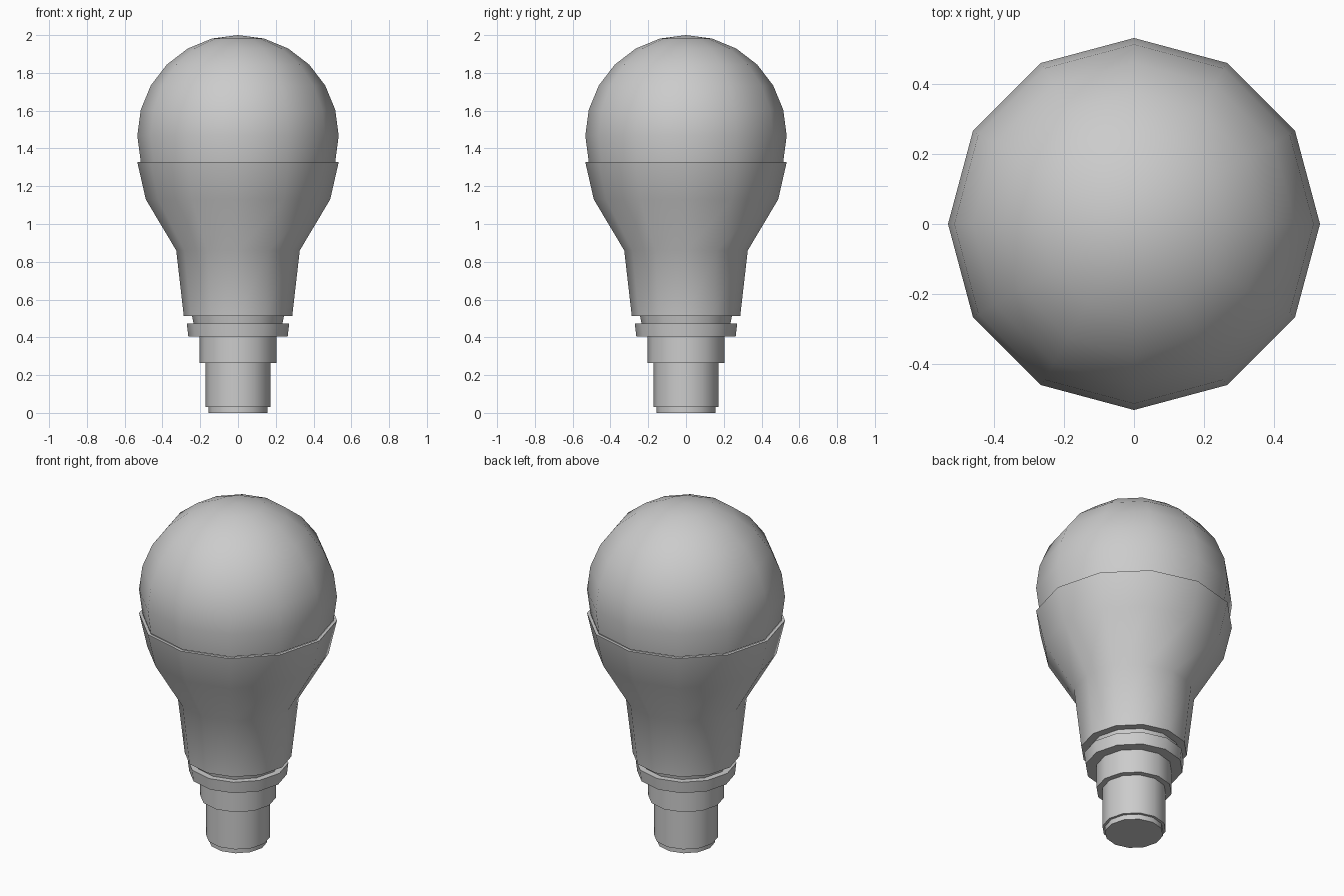
import bpy, bmesh, math

if "Cube" in bpy.data.objects:
    bpy.data.objects.remove(bpy.data.objects["Cube"])

SIDES = 12


def lathe(name, profile):
    """Spin (radius, z) points, listed bottom to top, around the z axis."""
    bm = bmesh.new()
    rings = []
    for r, z in profile:
        if r < 1e-5:
            rings.append([bm.verts.new((0, 0, z))])
        else:
            rings.append([bm.verts.new((r * math.cos(2 * math.pi * i / SIDES),
                                        r * math.sin(2 * math.pi * i / SIDES), z))
                          for i in range(SIDES)])
    for a, b in zip(rings, rings[1:]):
        for i in range(SIDES):
            j = (i + 1) % SIDES
            if len(a) == 1:
                bm.faces.new((a[0], b[j], b[i]))
            elif len(b) == 1:
                bm.faces.new((a[i], a[j], b[0]))
            else:
                bm.faces.new((a[i], a[j], b[j], b[i]))
    mesh = bpy.data.meshes.new(name)
    bm.to_mesh(mesh)
    bm.free()
    ob = bpy.data.objects.new(name, mesh)
    bpy.context.collection.objects.link(ob)
    bpy.ops.object.select_all(action='DESELECT')
    ob.select_set(True)
    bpy.context.view_layer.objects.active = ob
    bpy.ops.object.shade_smooth_by_angle(angle=math.radians(40))
    return ob


# Globe: sphere section from 15 degrees below the equator to the pole
R, CZ = 0.533, 1.467
globe = [(R * math.cos(math.radians(a)), CZ + R * math.sin(math.radians(a)))
         for a in range(-15, 91, 15)]
lathe("globe", globe)

# Housing: flared body with a thin ledge around the globe
lathe("housing", [(0.24, 0.512), (0.287, 0.512), (0.327, 0.86), (0.488, 1.13),
                  (0.533, 1.327), (0.515, 1.327)])

# Neck and collar under the housing
lathe("collar", [(0.204, 0.405), (0.263, 0.405), (0.271, 0.473),
                 (0.235, 0.473), (0.243, 0.512)])

# Stepped socket base with contact at the bottom
lathe("base", [(0, 0), (0.157, 0), (0.157, 0.03), (0.172, 0.03),
               (0.172, 0.265), (0.204, 0.265), (0.204, 0.405)])
